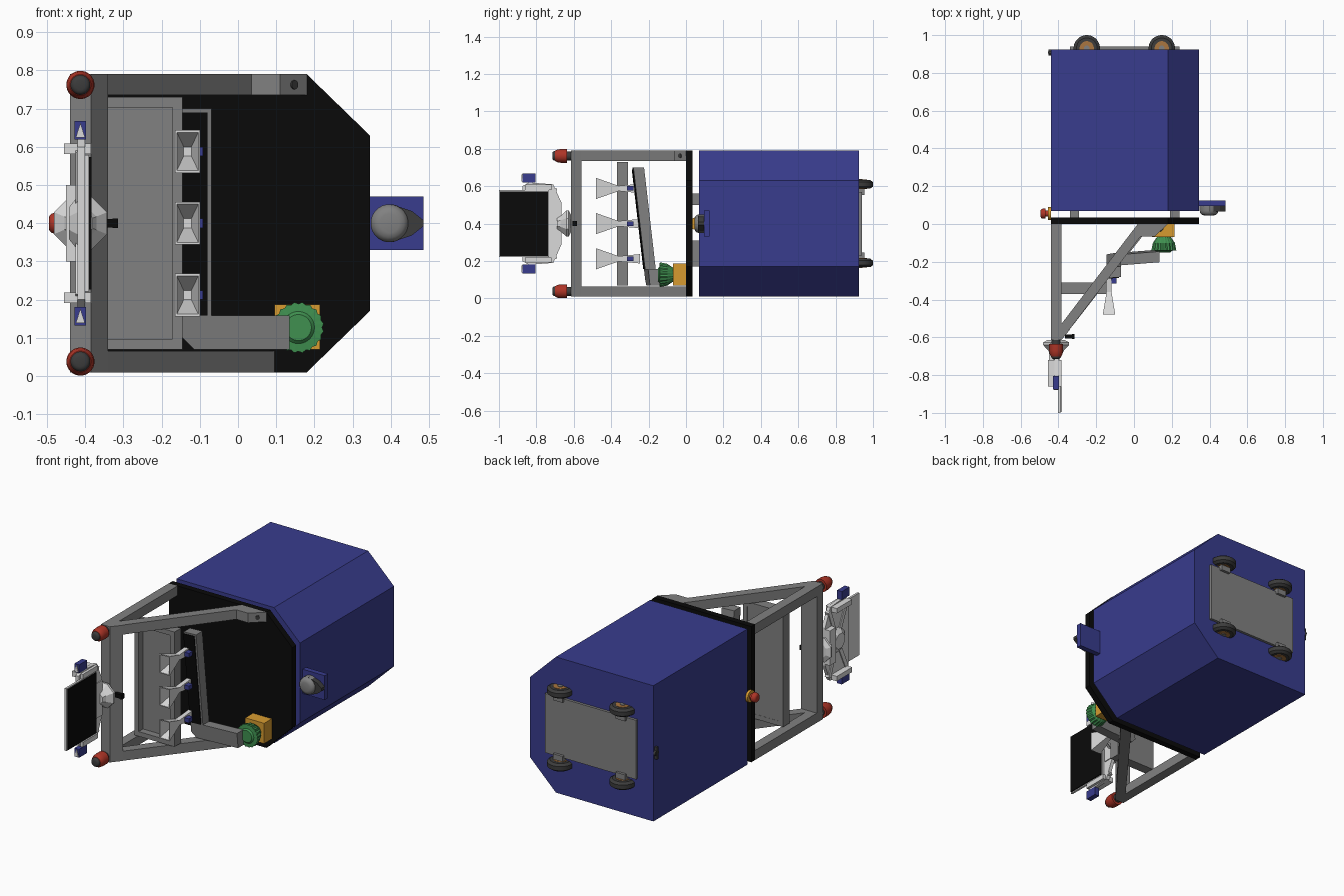
import bpy, bmesh, math
from mathutils import Vector

old = bpy.data.objects.get("Cube")
if old:
    bpy.data.objects.remove(old, do_unlink=True)


def material(name, red, green, blue):
    mat = bpy.data.materials.new(name)
    mat.use_nodes = True
    mat.diffuse_color = (red, green, blue, 1)
    mat.node_tree.nodes["Principled BSDF"].inputs["Base Color"].default_value = mat.diffuse_color
    return mat


BLUE = material("blue", .04, .045, .27)
GREY = material("grey", .22, .22, .22)
LIGHT = material("light_grey", .7, .7, .7)
BLACK = material("black", .003, .003, .003)
DARK = material("dark_grey", .045, .045, .045)
RED = material("red", .42, .035, .02)
GREEN = material("green", .05, .28, .08)
YELLOW = material("yellow", .68, .33, .03)
ORANGE = material("orange", .4, .18, .05)

# Shared measures: mid height, half height, flat side, beam thickness, post front
MID, HALF, SIDE, BEAM, POST = .4, .39, -.44, .055, -.615
BOTTOM, TOP = MID - HALF, MID + HALF
MAST = SIDE + BEAM / 2
FORWARD, OUTWARD, UP = (0, -1, 0), (-1, 0, 0), (0, 0, 1)


def loft(name, rings, mat, smooth=False):
    """Skin a list of equal-sized point rings and cap both ends."""
    bm = bmesh.new()
    loops = [[bm.verts.new(point) for point in ring] for ring in rings]
    count = len(loops[0])
    for near, far in zip(loops, loops[1:]):
        for i in range(count):
            j = (i + 1) % count
            bm.faces.new((near[i], near[j], far[j], far[i]))
    bm.faces.new(loops[0])
    bm.faces.new(loops[-1])
    bmesh.ops.recalc_face_normals(bm, faces=bm.faces[:])
    mesh = bpy.data.meshes.new(name)
    bm.to_mesh(mesh)
    bm.free()
    mesh.materials.append(mat)
    part = bpy.data.objects.new(name, mesh)
    bpy.context.scene.collection.objects.link(part)
    if smooth:
        bpy.ops.object.select_all(action="DESELECT")
        part.select_set(True)
        bpy.context.view_layer.objects.active = part
        bpy.ops.object.shade_smooth_by_angle(angle=math.radians(35))


def prism(name, points, axis, low, high, mat, shear=(0, 0)):
    """Extrude a flat profile along an axis; shear slides it across the profile."""
    def place(u, v, depth):
        depth += shear[0] * u + shear[1] * v
        return {"x": (depth, u, v), "y": (u, depth, v), "z": (u, v, depth)}[axis]
    loft(name, [[place(u, v, depth) for u, v in points] for depth in (low, high)], mat)


def rectangle(left, right, low, high):
    return [(left, low), (right, low), (right, high), (left, high)]


def box(name, x, y, z, mat):
    prism(name, rectangle(*x, *y), "z", *z, mat)


def around(centre, half):
    return centre - half, centre + half


def mirrored(points):
    """Close a half profile of (position, height from middle) by reflection."""
    return [(u, MID + h) for u, h in points] + [(u, MID - h) for u, h in reversed(points)]


def turned(name, start, direction, profile, mat, sides=24):
    """Lathe (distance, radius) pairs along a direction."""
    start, spin = Vector(start), Vector(direction).to_track_quat("Z", "Y")
    angles = [math.tau * (i + .5) / sides for i in range(sides)]
    rings = [[start + spin @ Vector((radius * math.cos(a), radius * math.sin(a), height)) for a in angles]
             for height, radius in profile]
    loft(name, rings, mat, sides > 8)


def disc(name, start, direction, radius, height, mat):
    turned(name, start, direction, [(0, radius), (height, radius)], mat)


def dome(name, start, direction, radius, height, mat):
    """Disc whose far half rounds over."""
    curve = [(height * (1 + math.sin(a)) / 2, radius * (1 + math.cos(a)) / 2)
             for a in (0, math.pi / 6, math.pi / 3, math.pi / 2)]
    turned(name, start, direction, [(0, radius)] + curve, mat)


def rod(name, start, end, width, mat):
    """Square bar between two points."""
    span = Vector(end) - Vector(start)
    corner = width / math.sqrt(2)
    turned(name, start, span, [(0, corner), (span.length, corner)], mat, 4)


# Cabinet and black front plate
section = mirrored([(SIDE, HALF), (.18, HALF), (.345, .23)])
prism("cabinet", section, "y", .07, .925, BLUE)
prism("front_plate", section, "y", 0, .035, BLACK)
for x in (-.315, .215):
    for z, half in ((.24, .07), (.53, .03)):
        box("plate_spacer", around(x, .025), (.03, .075), around(z, half), GREY)

# Frame: post, two side beams and two diagonals, the upper one with a foot
inner = SIDE + BEAM
post_back = POST + BEAM
prism("front_post", [(SIDE, POST), (inner, POST), (-.34, post_back), (SIDE, post_back)],
      "z", BOTTOM, TOP, GREY)
diagonal = [(.02, 0), (inner, -.53), (inner, POST)]
foot = [(.035, -.065), (.11, -.065), (.18, 0)]
for name, end, low in (("lower", [(.095, 0)], BOTTOM), ("upper", foot, TOP - BEAM)):
    span = (low, low + BEAM)
    box(name + "_side_beam", (SIDE, inner), (post_back, 0), span, GREY)
    prism(name + "_diagonal", diagonal + end, "z", *span, GREY)
disc("beam_bolt", (.145, -.03, TOP - BEAM / 2), (1, -1, 0), .012, .006, DARK)

# Tray behind the post
tray_x, tray_y, tray_z, rail = (-.4, -.145), (-.37, -.31), (.07, .73), .027
box("tray_back", tray_x, (-.33, -.311), tray_z, GREY)
for edge, step in zip(tray_x, (rail, -rail)):
    box("tray_side", sorted((edge, edge + step)), tray_y, tray_z, GREY)
for edge, step in zip(tray_z, (rail, -rail)):
    box("tray_rail", tray_x, tray_y, sorted((edge, edge + step)), GREY)

# Hollow horns on the tray edge: (y, half width, half height)
horn_steps = [(-.245, .012, .025), (-.36, .013, .014), (-.48, .033, .056),
              (-.48, .028, .05), (-.38, .01, .012)]
for i in (-1, 0, 1):
    z = MID + i * .188
    loft("horn", [[(u, y, v) for u, v in rectangle(*around(-.132, wide), *around(z, tall))]
                  for y, wide, tall in horn_steps], LIGHT)
    box("horn_clip", around(-.11, .018), (-.315, -.28), around(z, .012), BLUE)

# Bent arm with dark face, leaning forward at the top
lean = (.08, -.115)
left, right, low, elbow = -.145, -.07, .07, .158
prism("bent_arm", [(left, .7), (right, .7), (right, elbow), (.135, elbow), (.135, low),
                   (left + .03, low), (left, low + .03)], "y", -.195, -.138, GREY, lean)
prism("arm_dark_face", rectangle(left, right - .01, elbow, .69), "y", -.199, -.194, BLACK, lean)

# Gripper box and its toothed cup
box("gripper_box", (.095, .215), (-.07, 0), (low, .187), YELLOW)
cup = []
for y, radius, tooth in ((-.068, .036, 0), (-.1, .055, .004), (-.14, .062, .005),
                         (-.142, .042, 0), (-.15, .034, 0)):
    ring = []
    for i in range(40):
        reach, angle = radius + tooth * (i % 2), math.tau * i / 40
        ring.append((.158 + reach * math.cos(angle), y, .127 + reach * math.sin(angle)))
    cup.append(ring)
loft("gripper_cup", cup, GREEN)

# Corner lamps
for z in around(MID, .362):
    disc("lamp_base", (MAST, POST, z), FORWARD, .024, .03, DARK)
    dome("lamp_dome", (MAST, POST - .02, z), FORWARD, .037, .07, RED)
    dome("lamp_cap", (MAST, POST - .075, z), FORWARD, .026, .025, DARK)

# Screen with its bracket and side sensors
screen_x, screen_y, screen_tall = -.39, (-1, -.732), .179
box("screen_rim", (screen_x - .012, screen_x), screen_y, around(MID, screen_tall), LIGHT)
rim = .006
box("screen_glass", (screen_x, screen_x + rim), (screen_y[0] + rim, screen_y[1] - rim),
    around(MID, screen_tall - rim), BLACK)
prism("screen_bracket", mirrored([(-.875, .2), (-.84, .22), (-.71, .21), (-.665, .11)]),
      "x", -.42, -.4, LIGHT)
hub = Vector((MAST, -.77, MID))
turned("bracket_hub", hub, OUTWARD, [(0, .085), (.03, .045)], LIGHT, 8)
box("bracket_spine", (-.45, -.395), (-.72, -.665), around(MID, .1), LIGHT)
for sign in (-1, 1):
    for reach in (-.09, .07):
        rod("bracket_rib", hub, hub + Vector((0, reach, sign * .19)), .025, LIGHT)
    box("bracket_end", around(-.42, .035), around(-.79, .07), around(MID + sign * .195, .014), LIGHT)
    z = MID + sign * .243
    box("side_sensor", around(MAST, .015), around(-.84, .035), around(z, .024), BLUE)
    prism("sensor_mark", [(MAST - .012, z - .018), (MAST + .012, z - .018), (MAST, z + .02)],
          "y", -.88, -.874, LIGHT)
turned("mount_flange", (MAST, POST, MID), FORWARD,
       [(0, .05), (.012, .075), (.025, .075), (.055, .045), (.075, .035)], LIGHT, 8)

# Small camera on the post
rod("camera_body", (-.365, -.595, MID), (-.325, -.595, MID), .022, BLACK)
box("camera_lens", (-.328, -.314), around(-.595, .013), around(MID, .013), BLACK)

# Emergency button and rear switch on the flat side
disc("button_base", (SIDE, .055, MID), OUTWARD, .034, .014, YELLOW)
disc("button_stem", (SIDE, .055, MID), OUTWARD, .016, .03, RED)
dome("button_cap", (SIDE - .028, .055, MID), OUTWARD, .027, .027, RED)
disc("rear_knob", (SIDE, .908, MID), OUTWARD, .016, .012, DARK)
box("rear_switch", (SIDE - .016, SIDE), around(.908, .006), around(MID, .035), DARK)

# Side joystick
box("joystick_plate", (.343, .485), (.095, .125), around(MID, .07), BLUE)
dome("joystick_body", (.397, .095, MID), FORWARD, .05, .05, GREY)
prism("joystick_nose", mirrored([(.4, .05), (.455, .032), (.485, .008)]), "y", .065, .095, DARK)

# Rear base plate and wheels
box("base_plate", (-.34, .24), (.92, .94), around(MID, .17), GREY)
for x in (-.25, .147):
    for sign in (-1, 1):
        z = MID + sign * .21
        turned("tyre", (x, .93, z), UP,
               [(side * depth, radius) for side in (-1, 1)
                for depth, radius in ((.023, .055), (.012, .07))[::-side]], DARK, 32)
        disc("wheel_hub", (x, .93, z - .025), UP, .038, .05, ORANGE)
        disc("wheel_cap", (x, .93, z - .028), UP, .015, .056, GREY)
        box("axle_bracket", around(x, .03), (.92, .955), around(z - sign * .04, .016), GREY)
